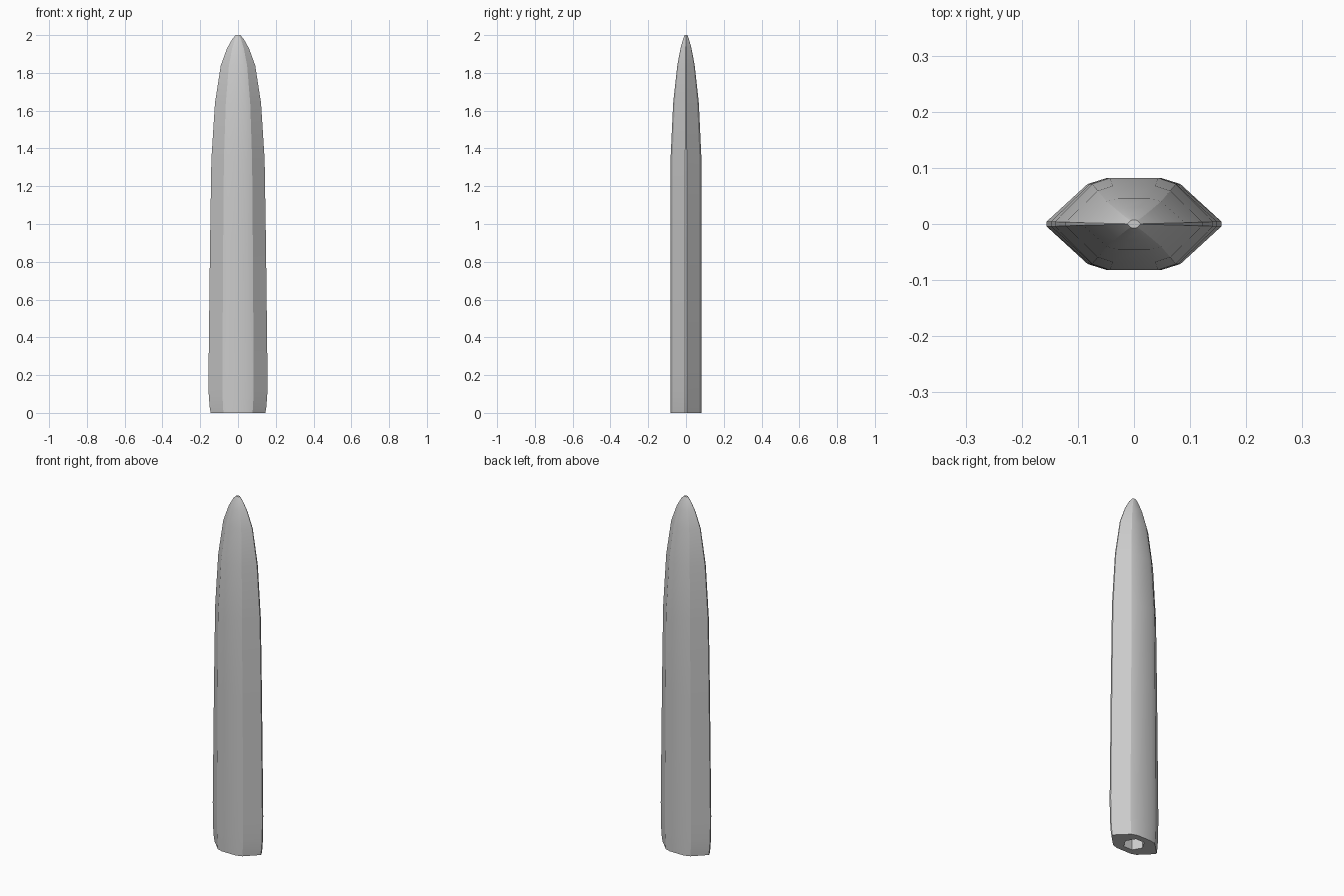
import bpy, bmesh, math

cube = bpy.data.objects.get("Cube")
if cube:
    bpy.data.objects.remove(cube, do_unlink=True)

steel = bpy.data.materials.new("grey_steel")
steel.use_nodes = True
colour = (0.6, 0.6, 0.6, 1)
steel.diffuse_color = colour
steel.node_tree.nodes["Principled BSDF"].inputs["Base Color"].default_value = colour

# Height, half width and half thickness along the blade
stations = [(0, .145, .082), (.03, .15, .082), (.1, .155, .082), (.22, .156, .082),
            (.9, .148, .082), (1.34, .141, .082), (1.64, .122, .068),
            (1.84, .091, .046), (1.93, .058, .029), (1.98, .03, .015), (2, .012, .007)]

# One quarter of the cross-section: edge, bevel corner, flat face
quarter = [(1, .05), (.53, .87), (.31, 1)]
section = quarter + [(-x, y) for x, y in reversed(quarter)]
section += [(-x, -y) for x, y in section]


def bridge(bm, a, b):
    n = len(a)
    for i in range(n):
        j = (i + 1) % n
        bm.faces.new((a[i], a[j], b[j], b[i]))


bm = bmesh.new()

# Outer blade surface
rings = [[bm.verts.new((x * w, y * t, z)) for x, y in section] for z, w, t in stations]
for a, b in zip(rings, rings[1:]):
    bridge(bm, a, b)
bm.faces.new(rings[-1])

# Hexagonal socket in the base
sockets = []
for z in (0, .4):
    sockets.append([bm.verts.new((.055 * math.cos(k * math.pi / 3),
                                  .055 * math.sin(k * math.pi / 3), z)) for k in range(6)])
bridge(bm, sockets[1], sockets[0])
bm.faces.new(sockets[1])


# Base face around the socket
def loop_edges(ring):
    return [bm.edges.get((ring[i], ring[i - 1])) for i in range(len(ring))]


bmesh.ops.triangle_fill(bm, edges=loop_edges(rings[0]) + loop_edges(sockets[0]),
                        use_beauty=True, normal=(0, 0, -1))
bmesh.ops.recalc_face_normals(bm, faces=bm.faces)

mesh = bpy.data.meshes.new("blade")
bm.to_mesh(mesh)
bm.free()
mesh.materials.append(steel)
blade = bpy.data.objects.new("blade", mesh)
bpy.context.collection.objects.link(blade)

# Smooth along the length, crisp cutting edges
bpy.context.view_layer.objects.active = blade
blade.select_set(True)
bpy.ops.object.shade_smooth_by_angle(angle=math.radians(20))
